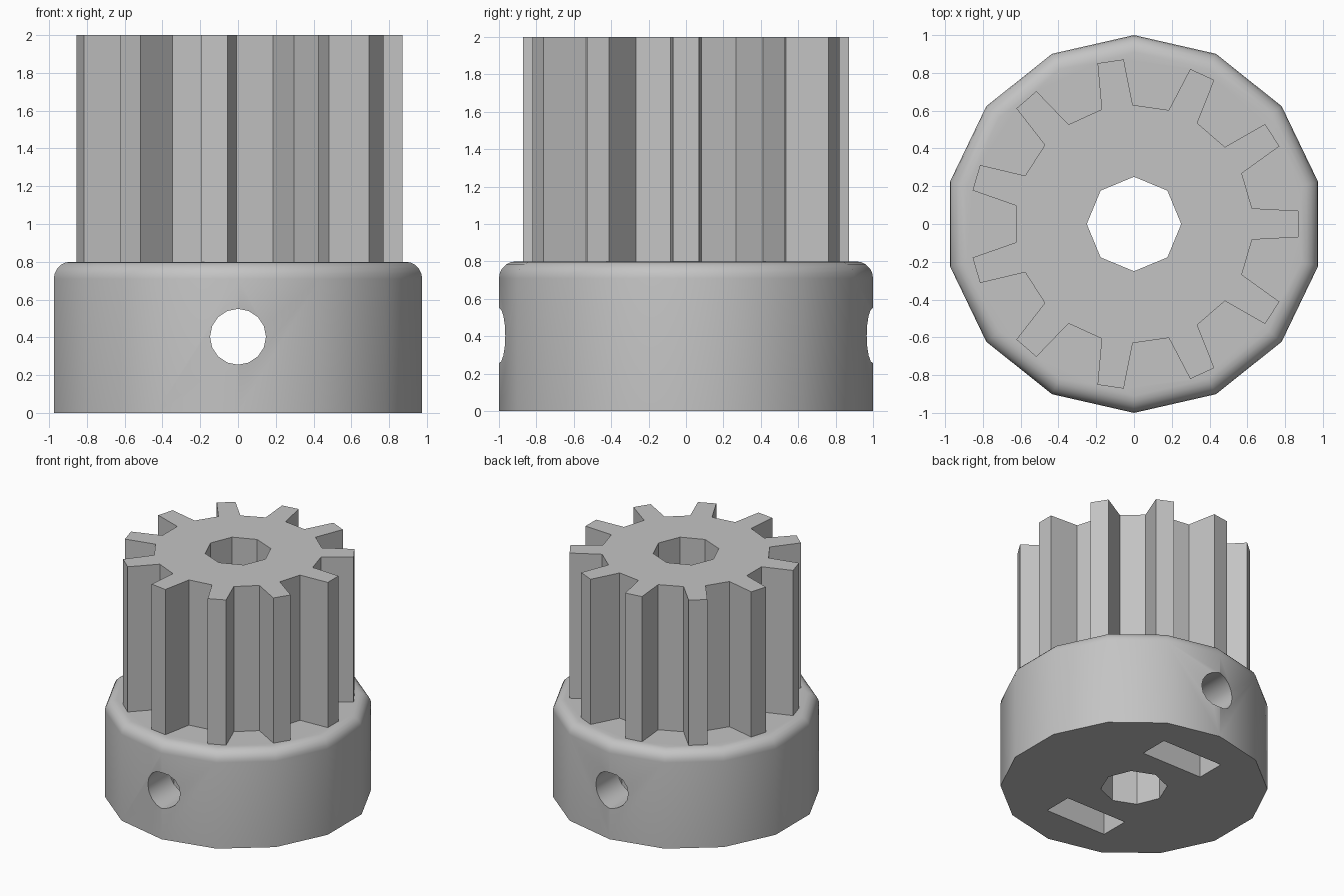
import bpy, bmesh, math
from mathutils import Vector, Matrix

cube = bpy.data.objects.get("Cube")
if cube:
    bpy.data.objects.remove(cube, do_unlink=True)

grey = bpy.data.materials.new("plain grey")
grey.use_nodes = True
colour = (0.55, 0.55, 0.55, 1)
grey.diffuse_color = colour
grey.node_tree.nodes["Principled BSDF"].inputs["Base Color"].default_value = colour


def circle(radius, sides, start=0):
    return [(radius * math.cos(start + math.tau * i / sides),
             radius * math.sin(start + math.tau * i / sides)) for i in range(sides)]


def loft(name, rings):
    """Closed solid through a stack of rings, each a (outline, height) pair."""
    bm = bmesh.new()
    loops = [[bm.verts.new((x, y, z)) for x, y in pts] for pts, z in rings]
    n = len(loops[0])
    for low, high in zip(loops, loops[1:]):
        for i in range(n):
            j = (i + 1) % n
            bm.faces.new((low[i], low[j], high[j], high[i]))
    bm.faces.new(loops[0][::-1])
    bm.faces.new(loops[-1])
    bmesh.ops.recalc_face_normals(bm, faces=bm.faces)
    mesh = bpy.data.meshes.new(name)
    bm.to_mesh(mesh)
    bm.free()
    mesh.materials.append(grey)
    obj = bpy.data.objects.new(name, mesh)
    bpy.context.collection.objects.link(obj)
    return obj


def prism(name, outline, low, high):
    return loft(name, [(outline, low), (outline, high)])


def combine(target, tool, operation):
    mod = target.modifiers.new(tool.name, 'BOOLEAN')
    mod.operation, mod.object, mod.solver = operation, tool, 'EXACT'
    bpy.context.view_layer.objects.active = target
    bpy.ops.object.modifier_apply(modifier=mod.name)
    bpy.data.objects.remove(tool, do_unlink=True)


# Fourteen-sided collar with a rounded upper rim
fillet, steps, height = 0.09, 5, 0.8
rings = [(circle(1, 14, math.pi / 2), 0)]
for k in range(steps + 1):
    a = math.pi / 2 * k / steps
    rings.append((circle(1 - fillet * (1 - math.cos(a)), 14, math.pi / 2),
                  height - fillet * (1 - math.sin(a))))
pulley = loft("toothed_pulley", rings)

# Eleven straight teeth, rooted in the collar
tooth = [Vector(p) for p in ((0.625, -0.083), (0.87, -0.07), (0.87, 0.07), (0.625, 0.083))]
outline = [Matrix.Rotation(math.tau * i / 11, 2) @ p for i in range(11) for p in tooth]
combine(pulley, prism("gear", outline, 0.6, 2), 'UNION')

# Octagonal shaft bore
combine(pulley, prism("shaft_bore", circle(0.25, 8), -0.2, 2.2), 'DIFFERENCE')

# Nut pockets, open at the bottom with a pointed roof
upright = Matrix.Rotation(math.pi / 2, 4, 'X')
pocket = [(-0.278, -0.1), (0.278, -0.1), (0.278, 0.56), (0, 0.72), (-0.278, 0.56)]
for side in (-1, 1):
    near, far = sorted((-0.44 * side, -0.68 * side))
    cutter = prism("nut_pocket", pocket, near, far)
    cutter.data.transform(upright)
    combine(pulley, cutter, 'DIFFERENCE')

# Grub screw hole running front to back
screw = prism("screw_hole", [(x, y + 0.403) for x, y in circle(0.148, 16)], -1.2, 1.2)
screw.data.transform(upright)
combine(pulley, screw, 'DIFFERENCE')

# Soft collar, crisp teeth
bpy.ops.object.select_all(action='DESELECT')
pulley.select_set(True)
bpy.context.view_layer.objects.active = pulley
bpy.ops.object.shade_smooth_by_angle(angle=math.radians(30))
